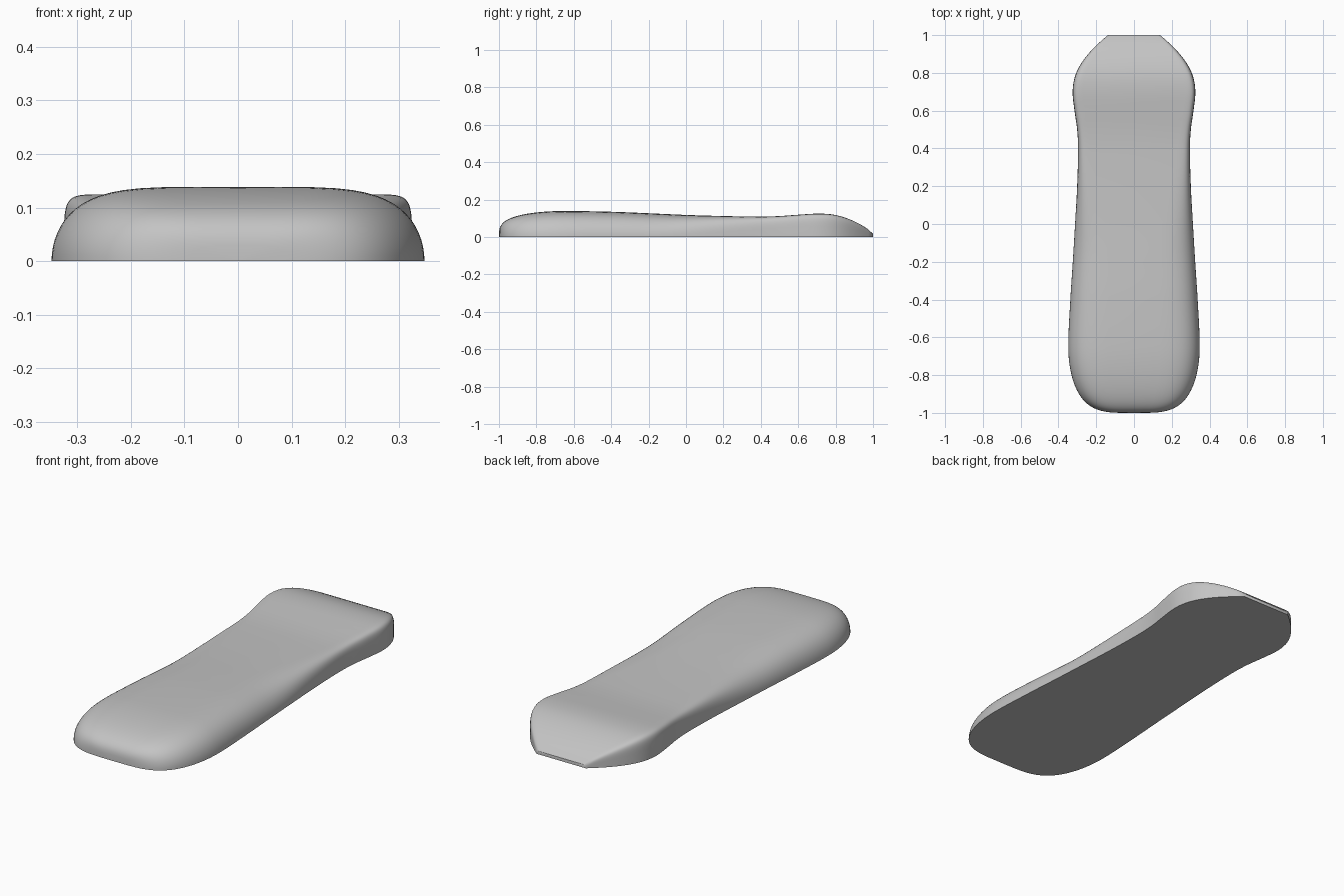
import bpy
import bmesh
from math import sin, cos, pi, radians

cube = bpy.data.objects.get("Cube")
if cube:
    bpy.data.objects.remove(cube, do_unlink=True)

# Lengthwise guide: (y, half width, height)
GUIDE = [(-0.65, 0.348, 0.139), (-0.4, 0.337, 0.135), (-0.2, 0.324, 0.127),
         (0, 0.312, 0.118), (0.2, 0.301, 0.112), (0.4, 0.296, 0.109),
         (0.5, 0.301, 0.112), (0.6, 0.315, 0.119), (0.7, 0.325, 0.125),
         (0.78, 0.313, 0.121), (0.85, 0.28, 0.104), (0.92, 0.225, 0.074),
         (0.98, 0.162, 0.037), (1.0, 0.138, 0.016)]
SEGMENTS = 32
START = GUIDE[0][0]


def guide_at(y):
    """Smooth width and height between guide stations."""
    last = len(GUIDE) - 1
    i = next((k for k in range(last) if y <= GUIDE[k + 1][0]), last - 1)
    a, b = GUIDE[i], GUIDE[i + 1]
    before, after = GUIDE[max(i - 1, 0)], GUIDE[min(i + 2, last)]
    span = b[0] - a[0]
    t = (y - a[0]) / span
    out = []
    for c in (1, 2):
        m0 = 0 if i == 0 else (b[c] - before[c]) / (b[0] - before[0]) * span
        m1 = (after[c] - a[c]) / (after[0] - a[0]) * span
        out.append((2 * t**3 - 3 * t**2 + 1) * a[c] + (t**3 - 2 * t**2 + t) * m0
                   + (3 * t**2 - 2 * t**3) * b[c] + (t**3 - t**2) * m1)
    return out


def section(y, w, h):
    """Domed section that turns into a flat-topped, straight-sided one."""
    s = min(max((y + 0.2) / 0.85, 0), 1)
    s = s * s * (3 - 2 * s)
    p, q = 5 * 5**s, 2 * 3**s
    pts = []
    for k in range(SEGMENTS + 1):
        a = pi * k / SEGMENTS
        c = 0 if k * 2 == SEGMENTS else cos(a)
        x = w * abs(c) ** (2 / p) * (1 if c > 0 else -1)
        pts.append((x, y, h * max(sin(a), 0) ** (2 / q) if 0 < k < SEGMENTS else 0))
    return pts


# Rounded front end, then the waisted body and the sloping nose
stations = []
for k in range(24):
    a = pi / 2 * (1 - k / 24)
    c = max(cos(a), 0.0001)
    stations.append((START - 0.35 * sin(a),
                     GUIDE[0][1] * c ** 0.5, GUIDE[0][2] * c ** 0.57))
steps = 66
for k in range(steps + 1):
    y = START + (1 - START) * k / steps
    stations.append((y, *guide_at(y)))

bm = bmesh.new()
rings = [[bm.verts.new(p) for p in section(*st)] for st in stations]
for r0, r1 in zip(rings, rings[1:]):
    for k in range(SEGMENTS):
        bm.faces.new((r0[k], r0[k + 1], r1[k + 1], r1[k]))
bm.faces.new(rings[0])
bm.faces.new(rings[-1])
# Flat underside
bm.faces.new([r[0] for r in rings] + [r[-1] for r in reversed(rings)])
bmesh.ops.recalc_face_normals(bm, faces=bm.faces)

mesh = bpy.data.meshes.new("padded_rest")
bm.to_mesh(mesh)
bm.free()
rest = bpy.data.objects.new("padded_rest", mesh)
bpy.context.collection.objects.link(rest)

grey = bpy.data.materials.new("plain_grey")
grey.use_nodes = True
colour = (0.55, 0.55, 0.55, 1)
grey.diffuse_color = colour
grey.node_tree.nodes["Principled BSDF"].inputs["Base Color"].default_value = colour
mesh.materials.append(grey)

bpy.ops.object.select_all(action="DESELECT")
rest.select_set(True)
bpy.context.view_layer.objects.active = rest
bpy.ops.object.shade_smooth_by_angle(angle=radians(40))
